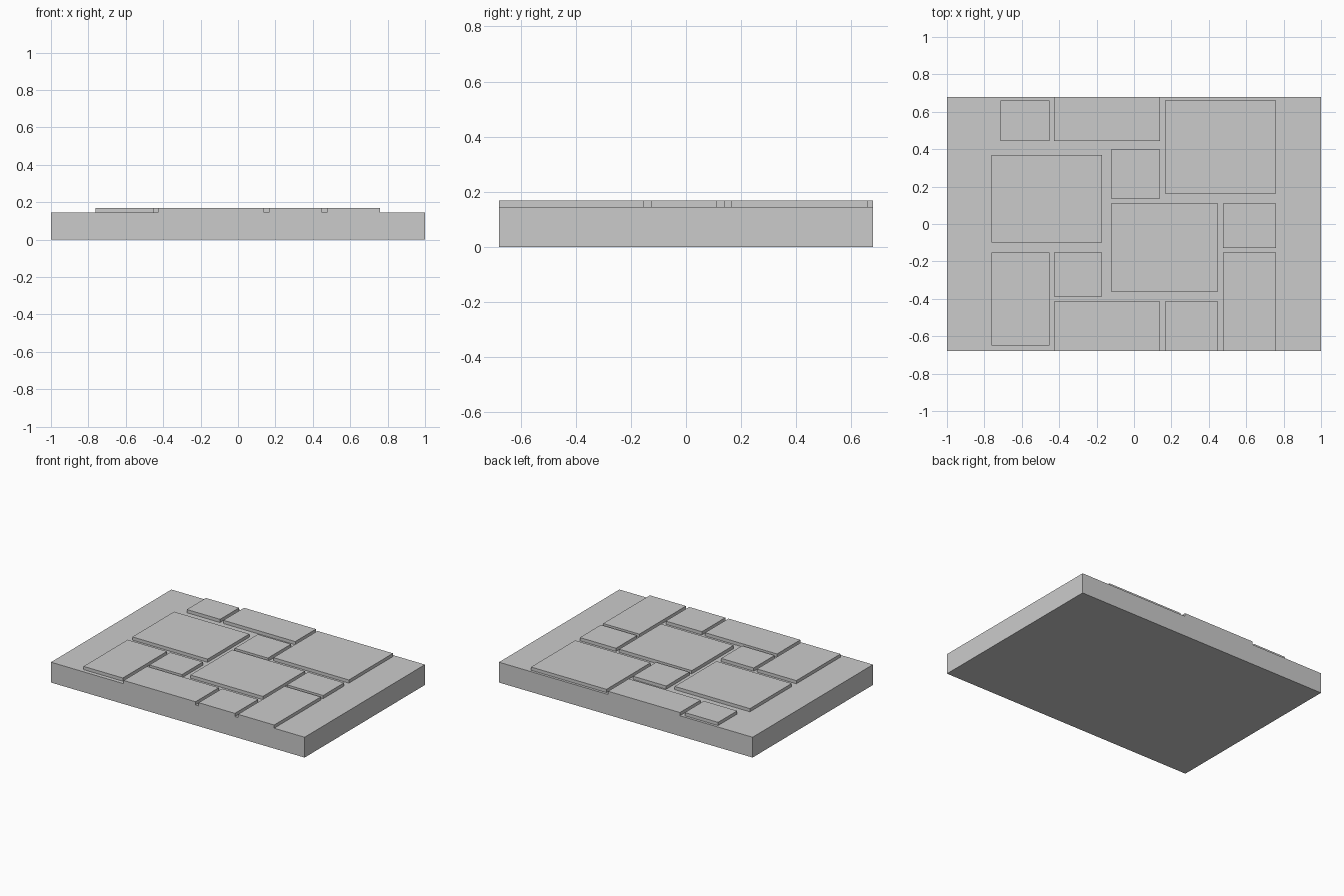
import bpy
import bmesh
from mathutils import Vector

if "Cube" in bpy.data.objects:
    bpy.data.objects.remove(bpy.data.objects["Cube"])

HALF_Y = 0.678
SLAB_TOP, STONE_TOP = 0.145, 0.168

# Raised stones: x min, x max, y min, y max
STONES = [
    (-0.715, -0.453, 0.445, 0.66),
    (-0.427, 0.14, 0.445, HALF_Y),
    (0.165, 0.76, 0.163, 0.66),
    (-0.763, -0.17, -0.1, 0.37),
    (-0.122, 0.14, 0.137, 0.397),
    (-0.122, 0.45, -0.362, 0.11),
    (0.475, 0.76, -0.127, 0.11),
    (-0.763, -0.453, -0.65, -0.153),
    (-0.427, -0.17, -0.388, -0.153),
    (-0.427, 0.14, -HALF_Y, -0.415),
    (0.165, 0.45, -HALF_Y, -0.415),
    (0.475, 0.76, -HALF_Y, -0.153),
]


def in_stone(p):
    return any(x0 < p.x < x1 and y0 < p.y < y1 for x0, x1, y0, y1 in STONES)


# Slab body
bm = bmesh.new()
bmesh.ops.create_cube(bm, size=1)
for v in bm.verts:
    v.co = Vector((v.co.x * 2, v.co.y * 2 * HALF_Y, (v.co.z + 0.5) * SLAB_TOP))

# Cut the slab along every stone edge
for axis in (0, 1):
    limit = (1, HALF_Y)[axis]
    cuts = {c for s in STONES for c in s[axis * 2:axis * 2 + 2] if abs(c) < limit}
    for c in sorted(cuts):
        point, normal = Vector(), Vector()
        point[axis], normal[axis] = c, 1
        bmesh.ops.bisect_plane(bm, geom=bm.verts[:] + bm.edges[:] + bm.faces[:],
                               plane_co=point, plane_no=normal)

# Raise the stones out of the top face
bm.normal_update()
tops = [f for f in bm.faces if f.normal.z > 0.9 and in_stone(f.calc_center_median())]
raised = bmesh.ops.extrude_face_region(bm, geom=tops)["geom"]
bmesh.ops.translate(bm, vec=(0, 0, STONE_TOP - SLAB_TOP),
                    verts=[g for g in raised if isinstance(g, bmesh.types.BMVert)])
bmesh.ops.delete(bm, geom=[f for f in tops if f.is_valid], context="FACES")

# Merge the flat areas back into clean faces
bmesh.ops.dissolve_limit(bm, angle_limit=0.01, verts=bm.verts[:], edges=bm.edges[:])
bmesh.ops.recalc_face_normals(bm, faces=bm.faces[:])

mesh = bpy.data.meshes.new("paving_slab")
bm.to_mesh(mesh)
bm.free()
slab = bpy.data.objects.new("paving_slab", mesh)
bpy.context.collection.objects.link(slab)
